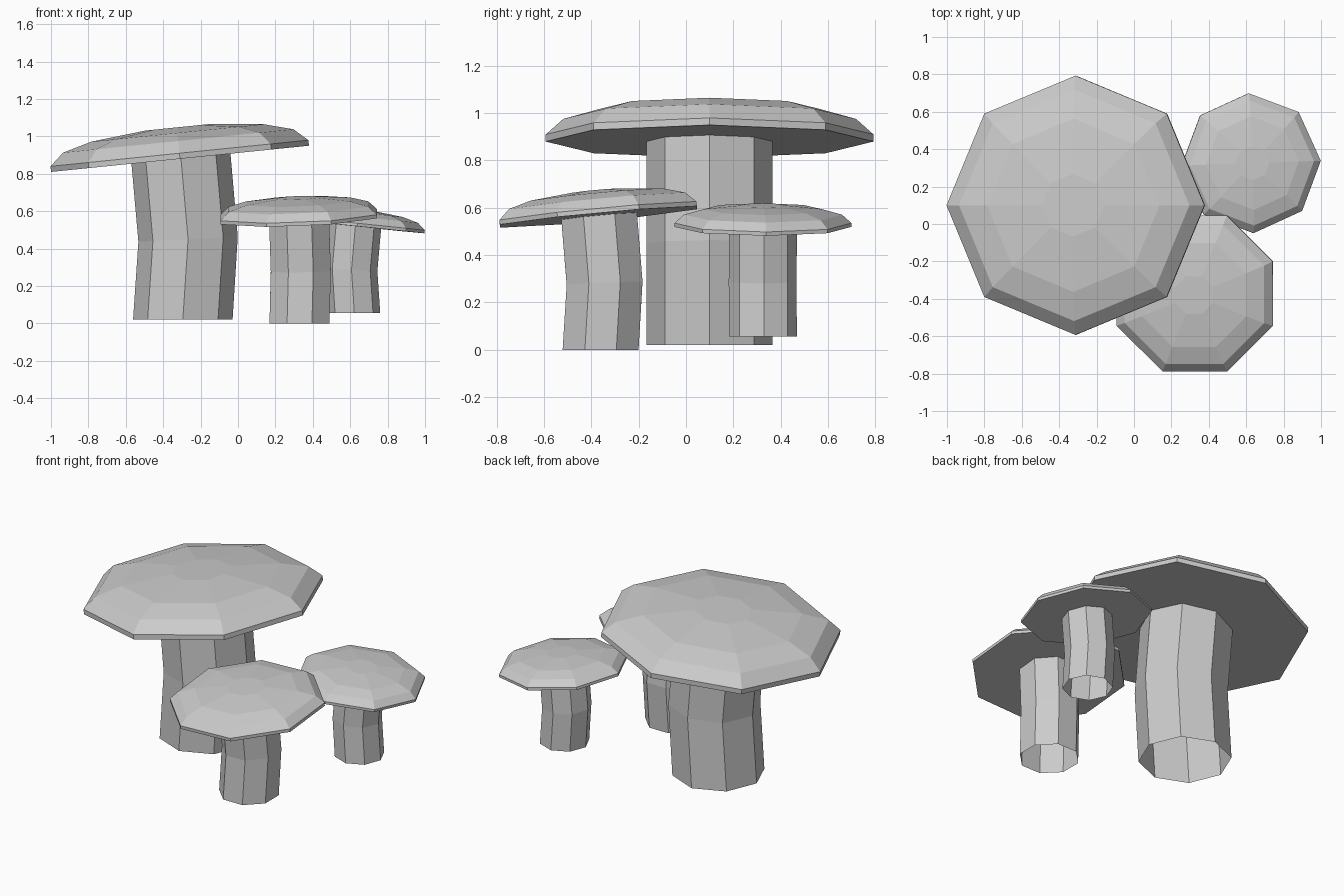
import bpy, bmesh
from math import radians, sin, cos, pi
from mathutils import Vector, Matrix

if "Cube" in bpy.data.objects:
    bpy.data.objects.remove(bpy.data.objects["Cube"])

SIDES = 8
TILT = radians(5.8)


def ring(bm, radius, height, tilt, pivot):
    """Octagonal ring, tilted about y and moved to the pivot."""
    rot = Matrix.Rotation(-tilt, 3, 'Y')
    return [bm.verts.new(rot @ Vector((radius * cos(2 * pi * i / SIDES),
                                       radius * sin(2 * pi * i / SIDES),
                                       height)) + Vector(pivot))
            for i in range(SIDES)]


def loft(bm, rings):
    for a, b in zip(rings, rings[1:]):
        for i in range(SIDES):
            j = (i + 1) % SIDES
            bm.faces.new((a[i], a[j], b[j], b[i]))


def make_object(name, bm, location, yaw, scale):
    mesh = bpy.data.meshes.new(name)
    bm.normal_update()
    bm.to_mesh(mesh)
    bm.free()
    obj = bpy.data.objects.new(name, mesh)
    bpy.context.collection.objects.link(obj)
    obj.location = location
    obj.rotation_euler = (0, 0, radians(yaw))
    obj.scale = (scale,) * 3


def mushroom(prefix, location, yaw, scale):
    # Bent stem, open at the bottom, top ring following the cap's tilt
    bm = bmesh.new()
    loft(bm, [ring(bm, 0.266, 0, tilt, (x, 0, z)) for x, z, tilt in
              ((0.015, 0, 0), (0.043, 0.43, TILT / 2), (0.005, 0.862, TILT))])
    make_object(prefix + "_stem", bm, location, yaw, scale)

    # Shallow domed cap with a thin upright rim and flat underside
    bm = bmesh.new()
    profile = ((0.693, 0), (0.693, 0.03), (0.619, 0.096),
               (0.463, 0.139), (0.168, 0.169))
    rings = [ring(bm, r, h, TILT, (0, 0, 0.86)) for r, h in profile]
    loft(bm, rings)
    bm.faces.new(rings[-1])
    bm.faces.new(rings[0][::-1])
    make_object(prefix + "_cap", bm, location, yaw, scale)


mushroom("large", (-0.31, 0.10, 0.02), 0, 1.0)
mushroom("medium", (0.325, -0.37, 0.0), 67.5, 0.653)
mushroom("small", (0.625, 0.325, 0.055), 182, 0.54)
